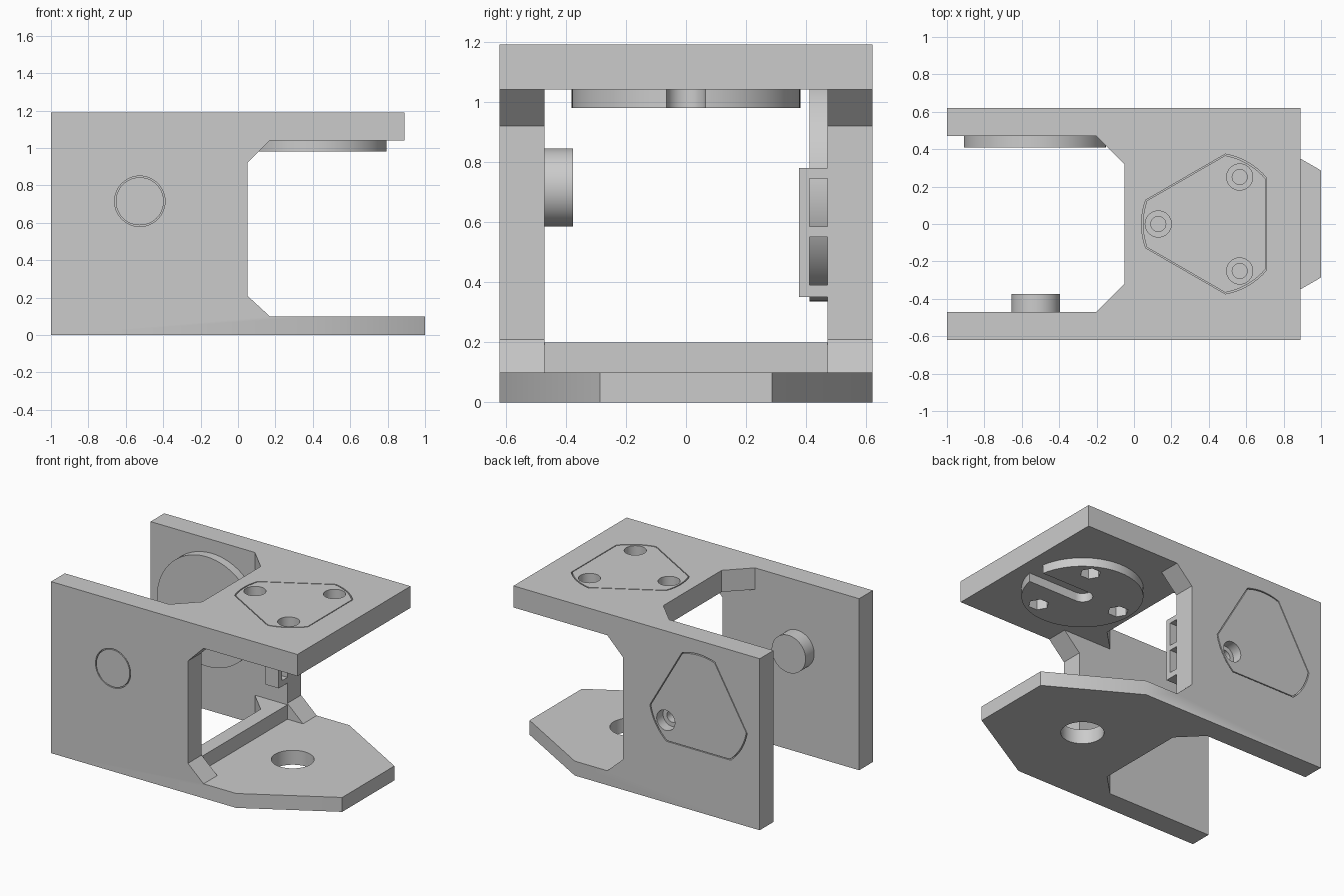
import bpy, bmesh
from math import pi, cos, sin, radians
from mathutils import Matrix, Vector

cube = bpy.data.objects.get("Cube")
if cube:
    bpy.data.objects.remove(cube, do_unlink=True)

grey = bpy.data.materials.new("light grey plastic")
grey.use_nodes = True
colour = (0.6, 0.6, 0.6, 1)
grey.diffuse_color = colour
grey.node_tree.nodes["Principled BSDF"].inputs["Base Color"].default_value = colour

# Frames whose local z points along the given world axis
FLAT = Matrix()
FRONT = Matrix.Rotation(pi / 2, 4, 'X')            # local (x, y) -> world (x, z), z -> -y


def frame(origin, x, y, z):
    m = Matrix((x, y, z)).transposed().to_4x4()
    m.translation = Vector(origin)
    return m


def finish(name, bm, m):
    bm.transform(m)
    bmesh.ops.recalc_face_normals(bm, faces=bm.faces)
    mesh = bpy.data.meshes.new(name)
    bm.to_mesh(mesh)
    bm.free()
    mesh.materials.append(grey)
    ob = bpy.data.objects.new(name, mesh)
    bpy.context.collection.objects.link(ob)
    return ob


def prism(name, pts, low, high, m=FLAT):
    """Extrude a closed outline along local z."""
    bm = bmesh.new()
    face = bm.faces.new([bm.verts.new((x, y, low)) for x, y in pts])
    top = bmesh.ops.extrude_face_region(bm, geom=[face])["geom"]
    verts = [v for v in top if isinstance(v, bmesh.types.BMVert)]
    bmesh.ops.translate(bm, verts=verts, vec=(0, 0, high - low))
    return finish(name, bm, m)


def groove(pts, centre, width, low, high, m=FLAT):
    """Thin closed band used to score an outline into a face."""
    bm = bmesh.new()
    c = Vector(centre)
    inner = [c + (Vector(p) - c) * (1 - width) for p in pts]
    rings = [[bm.verts.new((p[0], p[1], z)) for p in loop]
             for loop, z in ((pts, low), (pts, high), (inner, high), (inner, low))]
    n = len(pts)
    for k in range(4):
        a, b = rings[k], rings[(k + 1) % 4]
        for i in range(n):
            j = (i + 1) % n
            bm.faces.new((a[i], a[j], b[j], b[i]))
    return finish("groove_cutter", bm, m)


def circle(r, n=48, cx=0, cy=0):
    return [(cx + r * cos(2 * pi * i / n), cy + r * sin(2 * pi * i / n)) for i in range(n)]


def rect(x0, x1, y0, y1):
    return [(x0, y0), (x1, y0), (x1, y1), (x0, y1)]


def cut(ob, cutters):
    for c in cutters:
        mod = ob.modifiers.new("cut", 'BOOLEAN')
        mod.operation, mod.solver, mod.object = 'DIFFERENCE', 'EXACT', c
    graph = bpy.context.evaluated_depsgraph_get()
    mesh = bpy.data.meshes.new_from_object(ob.evaluated_get(graph))
    ob.modifiers.clear()
    ob.data = mesh


parts, cutters = [], []

# Bracket body: C-shaped side profile
profile = [(-1, 0), (1, 0), (1, .1), (.17, .1), (.05, .21), (.05, .92), (.17, 1.04),
           (.89, 1.04), (.89, 1.19), (-1, 1.19)]
body = prism("bracket_body", profile, -.62, .62, FRONT)
parts.append(body)

# Gap between the side plates, and window leaving a low cross bar
cutters.append(prism("gap_cutter", [(-1.1, -.47), (-.2, -.47), (-.05, -.32), (-.05, .32),
                                    (-.2, .47), (-1.1, .47)], -.1, 1.3))
cutters.append(prism("window_cutter", [(-.3, .2), (.05, .2), (.05, .1), (.3, .1),
                                       (.3, 1.04), (-.3, 1.04)], -.47, .47, FRONT))

# Tapered nose and pivot hole of the bottom plate
for s in (1, -1):
    cutters.append(prism("taper_cutter", [(.42, s * .62), (1.08, s * .24), (1.08, s * .7),
                                          (.42, s * .7)], -.1, .5))
cutters.append(prism("pivot_hole_cutter", circle(.135, cx=.42), -.1, .15))

# Scored ring around the pivot peg
cutters.append(groove(circle(.135, cx=-.525, cy=.715), (-.525, .715), .05, .59, .7, FRONT))

# Outline of the mounting insert: triangle with rounded corners
outline = []
for corner in (0, 120, 240):
    for k in range(-4, 5):
        a = radians(corner + k * 4.9)
        outline.append((.38 * cos(a), .38 * sin(a)))

# Round mounts under the top plate and inside the back plate
mounts = {
    "top_mount_disc": frame((.42, 0, 1.19), (-1, 0, 0), (0, -1, 0), (0, 0, 1)),
    "side_mount_disc": frame((-.53, .62, .715), (0, 0, 1), (1, 0, 0), (0, 1, 0)),
}
for name, m in mounts.items():
    holes = []
    for k in range(3):
        a = 2 * pi * k / 3
        x, y = .29 * cos(a), .29 * sin(a)
        holes.append(prism("head_cutter", circle(.07, 32, x, y), -.07, .1, m))
        holes.append(prism("shank_cutter", circle(.04, 32, x, y), -.3, .1, m))
        holes.append(prism("nut_cutter", circle(.066, 6, x, y), -.3, -.13, m))
    disc = prism(name, circle(.38, 96), -.21, -.15, m)
    # Open slot running from the hub to the rim
    slot = [(.065 * cos(t), .065 * sin(t))
            for t in (-pi / 2 + pi * i / 16 for i in range(17))]
    slot_cutter = prism("slot_cutter", slot + [(-.5, .065), (-.5, -.065)], -.3, -.1, m)
    cut(disc, holes + [slot_cutter])
    parts.append(disc)
    cutters += holes + [slot_cutter]
    cutters.append(groove(outline, (0, 0), .02, -.04, .1, m))

slots = [c for c in cutters if c.name.startswith("slot")]
cut(body, [c for c in cutters if c not in slots])

# Pivot peg on the inner face of the front plate
parts.append(prism("pivot_peg", circle(.13, 64, -.525, .715), .375, .5, FRONT))

# Cable guide with two loops on the back post
guide = prism("cable_guide", rect(-.05, .05, .375, .48), .35, .78)
loops = [prism("loop_cutter", rect(-.1, .1, .41, .5), z, z + .16) for z in (.39, .585)]
cut(guide, loops)
parts.append(guide)

for c in cutters + loops:
    bpy.data.objects.remove(c, do_unlink=True)

# Smooth the round walls, keep the edges crisp
bpy.ops.object.select_all(action='DESELECT')
for ob in parts:
    ob.select_set(True)
bpy.context.view_layer.objects.active = body
bpy.ops.object.shade_smooth_by_angle(angle=radians(30))
